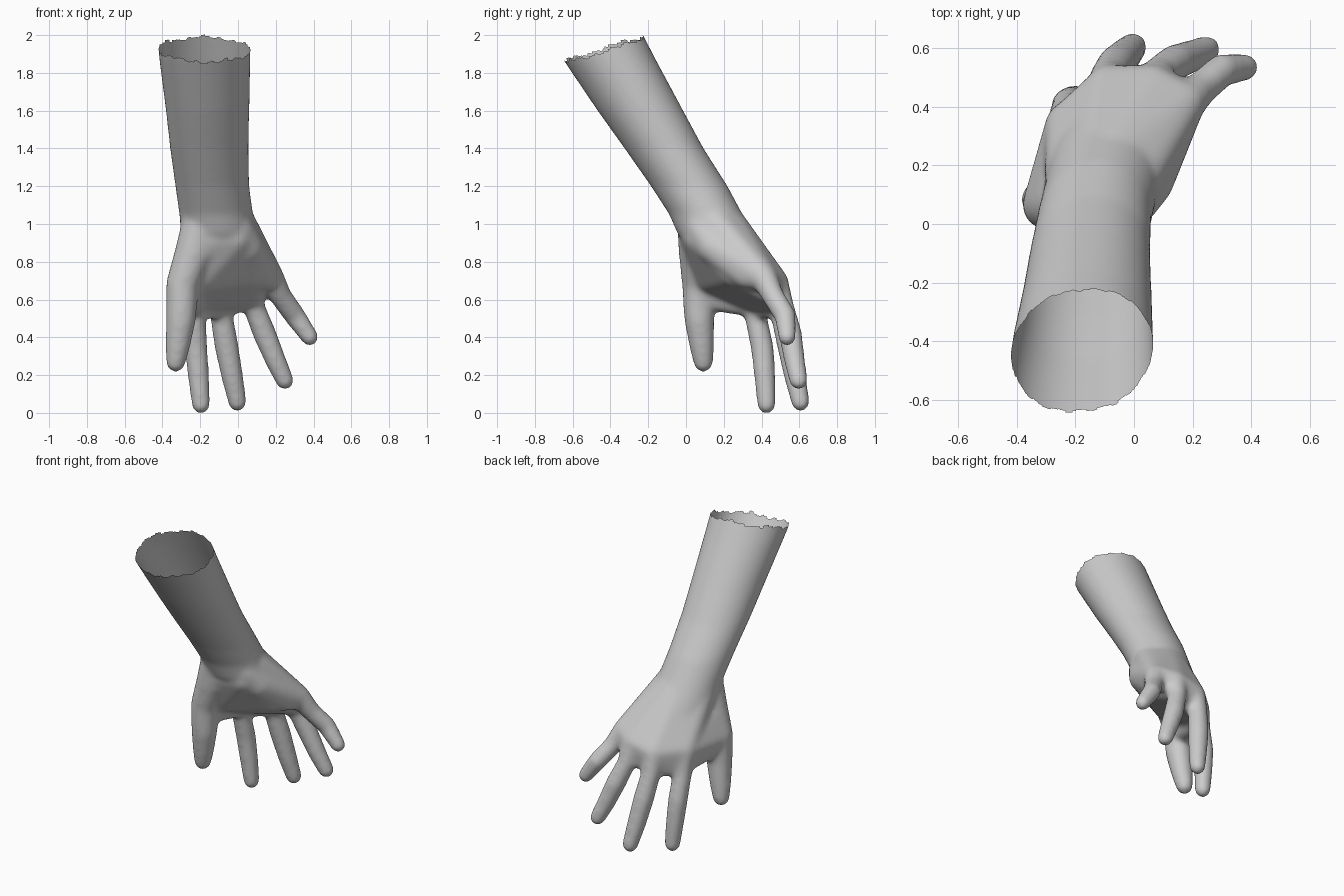
import bpy, bmesh, math
from mathutils import Vector

if "Cube" in bpy.data.objects:
    bpy.data.objects.remove(bpy.data.objects["Cube"])

bm = bmesh.new()
PUFF = 0.008  # makes up for the shrinkage of the final smoothing

ball = bmesh.new()
bmesh.ops.create_icosphere(ball, subdivisions=3, radius=1)
BALL = [v.co.copy() for v in ball.verts]
ball.free()


def hull(*spheres):
    """Add the convex skin around spheres given as (x, y, z, radius)."""
    t = bmesh.new()
    for x, y, z, r in spheres:
        for c in BALL:
            t.verts.new(Vector((x, y, z)) + c * (r + PUFF))
    bmesh.ops.convex_hull(t, input=t.verts[:])
    bmesh.ops.delete(t, geom=[v for v in t.verts if not v.link_faces], context='VERTS')
    bmesh.ops.recalc_face_normals(t, faces=t.faces[:])
    me = bpy.data.meshes.new("tmp")
    t.to_mesh(me)
    t.free()
    bm.from_mesh(me)
    bpy.data.meshes.remove(me)


def chain(pts):
    for a, b in zip(pts, pts[1:]):
        hull(a, b)


# Forearm: loft of horizontal ovals (z, x min, x max, y min, y max)
slices = [(2.15, -.44, .07, -.82, -.305), (1.87, -.417, .066, -.65, -.16),
          (1.6, -.382, .06, -.468, -.015), (1.4, -.36, .056, -.325, .093),
          (1.2, -.332, .06, -.185, .22), (1.05, -.311, .08, -.088, .3),
          (.95, -.302, .105, -.045, .355), (.86, -.29, .13, .02, .40)]
N = 48
rings = []
for z, x0, x1, y0, y1 in slices:
    ring_verts = []
    for i in range(N):
        a = 2 * math.pi * i / N
        dx = (x1 - x0) / 2 * math.cos(a)
        y = (y0 + y1) / 2 + (y1 - y0) / 2 * math.sin(a) + .08 * dx
        ring_verts.append(bm.verts.new(((x0 + x1) / 2 + dx, y, z)))
    rings.append(ring_verts)
for a, b in zip(rings, rings[1:]):
    for i in range(N):
        j = (i + 1) % N
        bm.faces.new((a[i], b[i], b[j], a[j]))
bm.faces.new(rings[0])
bm.faces.new(rings[-1][::-1])

# Fingers, from knuckle to tip
index = [(-.23, .335, .67, .068), (-.232, .365, .53, .052), (-.222, .405, .34, .054),
         (-.208, .418, .18, .049), (-.196, .426, .043, .042)]
middle = [(-.085, .465, .66, .07), (-.09, .505, .53, .053), (-.062, .545, .36, .057),
          (-.03, .578, .19, .051), (-.003, .606, .056, .042)]
ring = [(.06, .468, .69, .068), (.085, .515, .56, .051), (.14, .552, .42, .055),
        (.198, .574, .28, .049), (.248, .596, .17, .042)]
pinky = [(.172, .41, .72, .064), (.225, .46, .62, .052), (.3, .525, .515, .05),
         (.38, .536, .4, .04)]
thumb = [(-.235, .06, .85, .092), (-.294, .066, .68, .08), (-.302, .07, .5, .073),
         (-.318, .083, .36, .059), (-.33, .092, .267, .045)]
for f in (index, middle, ring, pinky, thumb):
    chain(f)

# Palm and back of the hand, fanning from wrist to knuckles
wrist_a = (-.2, .12, 1.0, .1)
wrist_b = (-.1, .17, 1.0, .13)
wrist_c = (0, .15, 1.0, .09)
hull(wrist_a, wrist_b, index[0], middle[0])
hull(wrist_b, wrist_c, middle[0], ring[0])
hull(wrist_c, wrist_b, ring[0], pinky[0])
# heel on the little finger side
hull((-.01, .08, .98, .085), (.04, .15, .88, .09), (.12, .32, .73, .07), pinky[0])
# thumb pad and thumb web
hull((-.2, .055, .985, .095), thumb[0], (-.12, .1, .92, .1), (-.2, .28, .7, .07))
hull(thumb[0], thumb[1], index[0], (-.275, .12, .605, .055), (-.235, .31, .57, .05))
# full, fleshy palm
hull((-.19, .06, .92, .09), (-.02, .085, .93, .09), (-.2, .14, .72, .08),
     (.06, .26, .75, .08), (.08, .46, .62, .045), (-.085, .45, .58, .045),
     (-.22, .31, .6, .05))


# Webs between neighbouring fingers
def web(a, b, p, q):
    hull(a[0], b[0], p, q)


web(index, middle, (-.23, .36, .54, .036), (-.085, .48, .54, .036))
web(middle, ring, (-.085, .48, .55, .033), (.085, .495, .585, .033))
web(ring, pinky, (.085, .5, .63, .033), (.2, .44, .66, .033))

# Fuse everything into one smooth skin
mesh = bpy.data.meshes.new("hand_and_forearm")
bm.to_mesh(mesh)
bm.free()
hand = bpy.data.objects.new("hand_and_forearm", mesh)
bpy.context.collection.objects.link(hand)
m = hand.modifiers.new("fuse", 'REMESH')
m.mode = 'VOXEL'
m.voxel_size = 0.012
s = hand.modifiers.new("soften", 'SMOOTH')
s.factor = 0.5
s.iterations = 28
deps = bpy.context.evaluated_depsgraph_get()
skin = bpy.data.meshes.new_from_object(hand.evaluated_get(deps))
hand.modifiers.clear()
hand.data = skin

# Open the forearm with a ragged, slanting edge
bm = bmesh.new()
bm.from_mesh(skin)
cut = []
for v in bm.verts:
    x, y, z = v.co
    a = math.atan2(y + .43, x + .18)
    rag = .006 * math.sin(17 * a) + .008 * math.sin(5 * a)
    if z > 1.932 + .31 * (y + .43) - .04 * (x + .18) + rag:
        cut.append(v)
bmesh.ops.delete(bm, geom=cut, context='VERTS')
for f in bm.faces:
    f.smooth = True
bm.to_mesh(skin)
bm.free()
